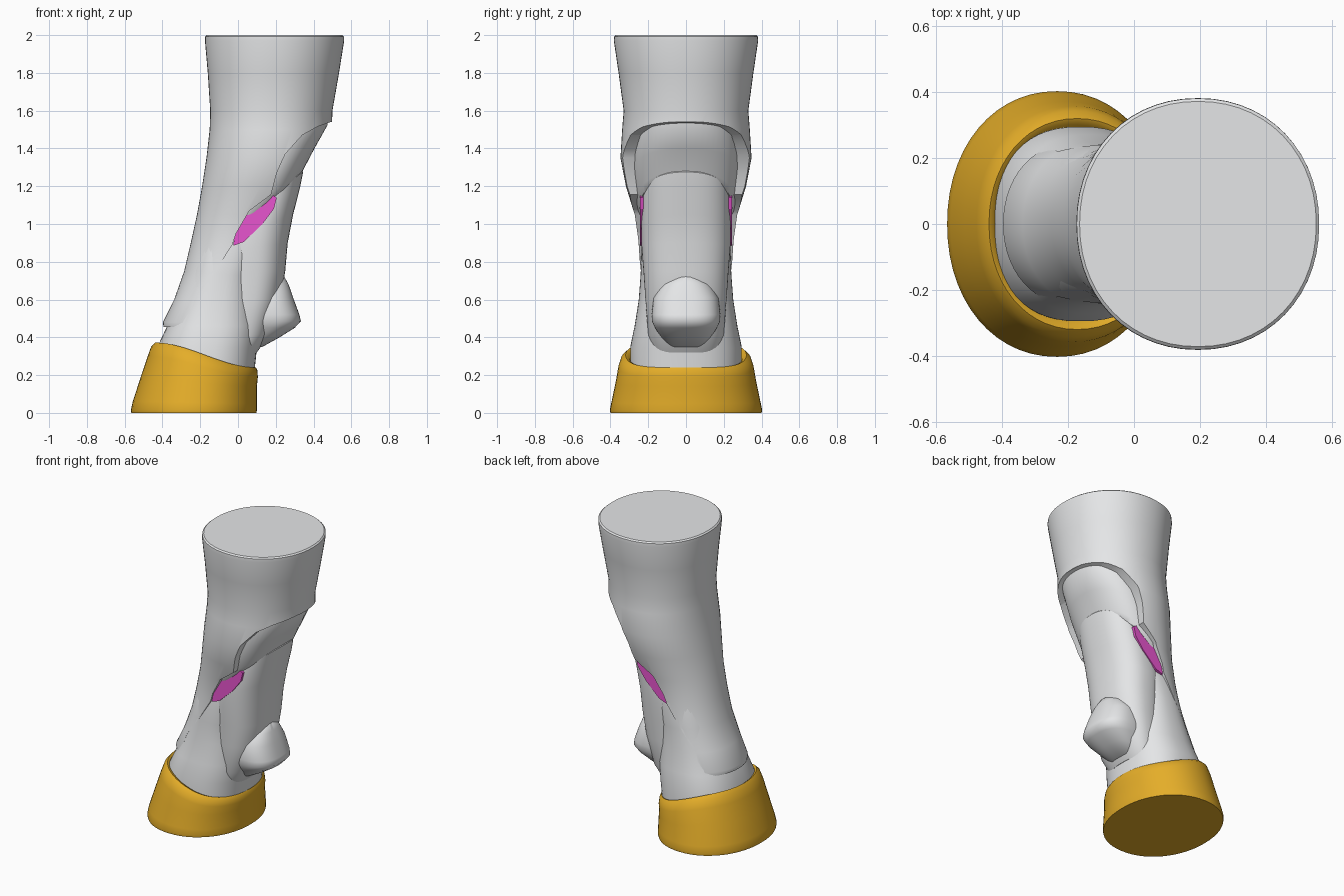
import bpy, bmesh, math


def material(name, rgb):
    m = bpy.data.materials.new(name)
    m.diffuse_color = (*rgb, 1)
    return m


GREY = material("pale grey", (0.81, 0.82, 0.83))
GOLD = material("golden hoof", (0.78, 0.42, 0.022))
PINK = material("pink flesh", (0.80, 0.09, 0.62))


def finish(name, bm, mat):
    bmesh.ops.recalc_face_normals(bm, faces=bm.faces)
    me = bpy.data.meshes.new(name)
    bm.to_mesh(me)
    bm.free()
    me.materials.append(mat)
    ob = bpy.data.objects.new(name, me)
    bpy.context.collection.objects.link(ob)
    return ob


def smooth(ob, angle=38):
    bpy.ops.object.select_all(action='DESELECT')
    ob.select_set(True)
    bpy.context.view_layer.objects.active = ob
    bpy.ops.object.shade_smooth_by_angle(angle=math.radians(angle))


def loft(name, rings, mat, n=2.2, ease=False, seg=56):
    """Closed tube of superellipse rings: (z_front, z_back, x_front, x_back, half_width)."""
    bm = bmesh.new()
    loops = []
    for zf, zb, x0, x1, ry in rings:
        loop = []
        for i in range(seg):
            a = 2 * math.pi * i / seg
            c, s = math.cos(a), math.sin(a)
            u = math.copysign(abs(c) ** (2 / n), c)
            v = math.copysign(abs(s) ** (2 / n), s)
            t = (u + 1) / 2
            if ease:
                t = t * t * (3 - 2 * t)
            loop.append(bm.verts.new(((x0 + x1) / 2 + u * (x1 - x0) / 2,
                                      v * ry, zf + (zb - zf) * t)))
        loops.append(loop)
    for a, b in zip(loops, loops[1:]):
        for i in range(seg):
            j = (i + 1) % seg
            bm.faces.new((a[i], a[j], b[j], b[i]))
    bm.faces.new(loops[0])
    bm.faces.new(loops[-1])
    return finish(name, bm, mat)


def prism(name, points, half, mat):
    """Side-view outline extruded across y."""
    bm = bmesh.new()
    f = bm.faces.new([bm.verts.new((x, -half, z)) for x, z in points])
    r = bmesh.ops.extrude_face_region(bm, geom=[f])
    bmesh.ops.translate(bm, vec=(0, 2 * half, 0),
                        verts=[g for g in r["geom"] if isinstance(g, bmesh.types.BMVert)])
    return finish(name, bm, mat)


def level(rows):
    return [(z, z, x0, x1, ry) for z, x0, x1, ry in rows]


# Hoof with a raised front rim
hoof = loft("hoof", [
    (0.0, 0.0, -0.565, 0.098, 0.40), (0.015, 0.015, -0.567, 0.10, 0.403),
    (0.06, 0.05, -0.557, 0.10, 0.395), (0.19, 0.14, -0.515, 0.10, 0.372),
    (0.30, 0.19, -0.478, 0.105, 0.358), (0.35, 0.225, -0.46, 0.103, 0.343),
    (0.372, 0.24, -0.44, 0.095, 0.32), (0.36, 0.235, -0.425, 0.085, 0.302),
    (0.30, 0.20, -0.40, 0.08, 0.28)], GOLD, 2.1, ease=True)
smooth(hoof, 50)

# Upper leg, running down into the front flap
upper = loft("upper_leg", level([
    (0.455, -0.395, 0.05, 0.25), (0.48, -0.397, 0.05, 0.25),
    (0.60, -0.338, 0.10, 0.252), (0.75, -0.285, 0.20, 0.25),
    (0.90, -0.25, 0.26, 0.252), (1.05, -0.217, 0.34, 0.272),
    (1.20, -0.19, 0.43, 0.318), (1.35, -0.167, 0.475, 0.347),
    (1.50, -0.15, 0.497, 0.338), (1.60, -0.147, 0.50, 0.33),
    (1.80, -0.16, 0.535, 0.357), (1.97, -0.175, 0.562, 0.382),
    (1.992, -0.174, 0.562, 0.381), (2.0, -0.165, 0.553, 0.372)]), GREY, 2.1)
# Cutter that opens the back of the upper leg along a diagonal sweep
cutter = prism("leg_cutter", [
    (0.8, 1.56), (0.49, 1.54), (0.42, 1.515), (0.34, 1.47), (0.25, 1.37),
    (0.205, 1.27), (0.175, 1.155), (0.06, 1.07), (-0.01, 0.95), (-0.03, 0.89),
    (-0.12, 0.75), (-0.23, 0.60), (-0.29, 0.40), (0.8, 0.40)], 0.7, GREY)
cutter.hide_render = True
mod = upper.modifiers.new("back_opening", 'BOOLEAN')
mod.operation = 'DIFFERENCE'
mod.solver = 'EXACT'
mod.object = cutter
bpy.context.view_layer.objects.active = upper
bpy.ops.object.modifier_apply(modifier=mod.name)
bpy.data.objects.remove(cutter)
smooth(upper)

# Sloping band under the upper leg's rear edge
smooth(loft("tendon_band", [
    (0.92, 1.25, -0.10, 0.33, 0.245), (0.96, 1.28, -0.10, 0.342, 0.262),
    (1.15, 1.40, -0.10, 0.405, 0.28), (1.45, 1.525, -0.10, 0.475, 0.28),
    (1.56, 1.56, -0.10, 0.47, 0.27)], GREY, 2.25))

# Rear tendon panel with a tilted, arched top
smooth(loft("rear_tendon", [
    (0.30, 0.32, -0.10, 0.10, 0.17), (0.40, 0.42, -0.10, 0.17, 0.20),
    (0.60, 0.60, -0.10, 0.225, 0.215), (0.75, 0.75, -0.10, 0.25, 0.225),
    (0.85, 0.90, -0.10, 0.263, 0.235), (0.90, 1.05, -0.10, 0.292, 0.237),
    (0.94, 1.20, -0.10, 0.33, 0.237), (0.97, 1.275, -0.10, 0.345, 0.232),
    (0.98, 1.29, -0.10, 0.335, 0.222)], GREY, 2.4))

# Knob at the back of the fetlock
smooth(loft("fetlock_knob", level([
    (0.35, 0.0, 0.13, 0.09), (0.40, 0.0, 0.22, 0.13),
    (0.45, 0.0, 0.30, 0.165), (0.485, 0.0, 0.333, 0.18),
    (0.52, 0.0, 0.325, 0.182), (0.61, 0.0, 0.292, 0.172),
    (0.68, 0.0, 0.268, 0.135), (0.73, 0.0, 0.24, 0.07)]), GREY, 2.5), 60)

# Pastern rising out of the hoof
smooth(loft("pastern", [
    (0.20, 0.20, -0.43, 0.085, 0.295), (0.36, 0.34, -0.422, 0.10, 0.295),
    (0.46, 0.46, -0.375, 0.115, 0.272), (0.60, 0.60, -0.315, 0.10, 0.25),
    (0.75, 0.72, -0.265, 0.10, 0.24), (0.90, 0.82, -0.225, 0.13, 0.236),
    (1.0, 0.92, -0.19, 0.15, 0.22)], GREY, 2.4))

# Pink flesh showing in the gap on both sides
prism("flesh_gap", [
    (-0.025, 0.885), (0.03, 0.905), (0.13, 1.0), (0.19, 1.08), (0.205, 1.14),
    (0.17, 1.16), (0.06, 1.08), (-0.015, 0.96)], 0.243, PINK)
